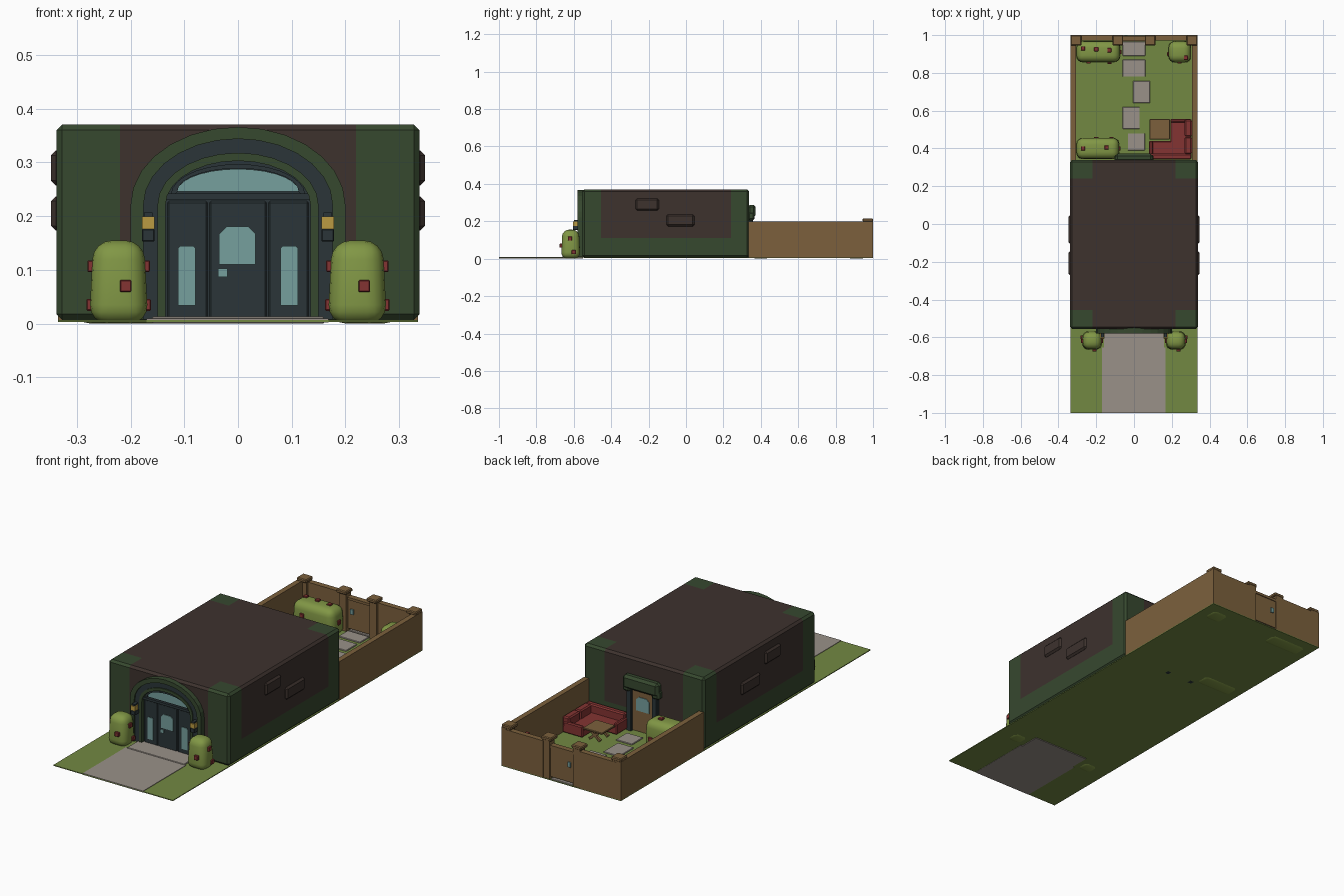
import bpy, bmesh, math
from mathutils import Vector, Matrix

if "Cube" in bpy.data.objects:
    bpy.data.objects.remove(bpy.data.objects["Cube"])

COLOURS = {
    "lawn": (.17, .25, .055), "leaf": (.22, .31, .06), "hedge_green": (.037, .065, .028),
    "earth_brown": (.047, .032, .027), "wood": (.2, .118, .046), "red": (.23, .034, .032),
    "slate": (.024, .036, .04), "glass": (.18, .35, .34), "gold": (.5, .33, .055),
    "stone": (.32, .285, .25)}
MATS = {}
for n, c in COLOURS.items():
    MATS[n] = bpy.data.materials.new(n)
    MATS[n].diffuse_color = (*c, 1)


def finish(bm, name, *mats, smooth=False):
    bmesh.ops.recalc_face_normals(bm, faces=bm.faces)
    me = bpy.data.meshes.new(name)
    for f in bm.faces:
        f.smooth = smooth
    bm.to_mesh(me)
    bm.free()
    for m in mats:
        me.materials.append(MATS[m])
    ob = bpy.data.objects.new(name, me)
    bpy.context.collection.objects.link(ob)
    return ob


def box_bm(x0, x1, y0, y1, z0, z1, bevel=0, seg=1, taper=1):
    bm = bmesh.new()
    bmesh.ops.create_cube(bm, size=1)
    for v in bm.verts:
        k = taper if v.co.z > 0 else 1
        v.co = ((x0 + x1) / 2 + v.co.x * (x1 - x0) * k,
                (y0 + y1) / 2 + v.co.y * (y1 - y0) * k, z0 if v.co.z < 0 else z1)
    if bevel:
        bmesh.ops.bevel(bm, geom=bm.edges[:], offset=bevel, segments=seg, profile=.5, affect='EDGES')
    return bm


def box(name, mat, *dims, bevel=0, seg=1, taper=1, smooth=False):
    return finish(box_bm(*dims, bevel, seg, taper), name, mat, smooth=smooth)


def prism(name, mat, pts, y0, y1):
    """Extrude an x-z outline from y0 to y1."""
    bm = bmesh.new()
    f = bm.faces.new([bm.verts.new((x, y0, z)) for x, z in pts])
    ex = bmesh.ops.extrude_face_region(bm, geom=[f])
    bmesh.ops.translate(bm, vec=(0, y1 - y0, 0), verts=[g for g in ex["geom"] if isinstance(g, bmesh.types.BMVert)])
    return finish(bm, name, mat)


def arch(w, top, base=.008, spring=.22, n=14):
    arc = [(w * math.cos(math.pi * i / n), spring + (top - spring) * math.sin(math.pi * i / n)) for i in range(n + 1)]
    return [(w, base)] + arc + [(-w, base)]


def arch_ring(name, mat, outer, inner, y0, y1):
    """Open band between two arches, with depth."""
    bm = bmesh.new()
    loops = [[bm.verts.new((x, y, z)) for x, z in p] for p, y in
             ((outer, y0), (outer, y1), (inner, y1), (inner, y0))]
    n = len(outer)
    for a, b in zip(loops, loops[1:] + loops[:1]):
        for i in range(n - 1):
            bm.faces.new((a[i], a[i + 1], b[i + 1], b[i]))
    for i in (0, n - 1):
        bm.faces.new([l[i] for l in loops])
    return finish(bm, name, mat)


def chamfer_rect(x0, x1, z0, z1, c):
    """Window outline with clipped upper corners."""
    return [(x0, z0), (x1, z0), (x1, z1 - c), (x1 - c, z1), (x0 + c, z1), (x0, z1 - c)]


def bush(name, x0, x1, y0, y1, z1, flowers, r=.035, taper=.86):
    box(name, "leaf", x0, x1, y0, y1, 0, z1, bevel=r, seg=4, taper=taper, smooth=True)
    for i, (x, y, z) in enumerate(flowers):
        s = .011
        box(f"{name}_flower_{i}", "red", x - s, x + s, y - s, y + s, z - s, z + s, bevel=.002)


# Ground, front path and doorstep
box("ground", "lawn", -.335, .335, -1, 1, .003, .007)
box("front_path", "stone", -.17, .168, -1, -.655, .002, .0095)
box("doorstep", "stone", -.16, .16, -.66, -.55, 0, .013, bevel=.002)

# House block: green corners and base, brown panels
bm = box_bm(-.338, .338, -.555, .338, .007, .371, bevel=.011)
for axis, at in ((0, -.22), (0, .22), (1, -.455), (1, .24), (2, .11)):
    co, no = Vector(), Vector()
    co[axis], no[axis] = at, 1
    bmesh.ops.bisect_plane(bm, geom=bm.verts[:] + bm.edges[:] + bm.faces[:], plane_co=co, plane_no=no)
for f in bm.faces:
    c = f.calc_center_median()
    corner = abs(c.x) > .22 and not -.455 < c.y < .24
    f.material_index = int(not corner and c.z > .11)
finish(bm, "house", "hedge_green", "earth_brown")

# Raised bricks on both side walls
for s in (-1, 1):
    for i, (y0, y1, z0, z1) in enumerate(((-.27, -.145, .257, .322), (-.105, .045, .173, .237))):
        a, b = sorted((s * .32, s * .348))
        box(f"wall_brick_{i}", "earth_brown", a, b, y0, y1, z0, z1, bevel=.009)

# Front doorway: stepped arches, door panels and fan window
arch_ring("arch_outer", "hedge_green", arch(.2, .366), arch(.176, .344), -.58, -.54)
arch_ring("arch_middle", "slate", arch(.176, .344), arch(.15, .318), -.573, -.54)
arch_ring("arch_inner", "hedge_green", arch(.15, .318), arch(.135, .303), -.578, -.54)
prism("door_backing", "slate", arch(.135, .303), -.558, -.54)
arch_ring("fan_frame", "slate", arch(.125, .297, .235, .24), arch(.113, .289, .245, .246), -.567, -.55)
prism("fan_window", "glass", arch(.113, .288, .245, .246)[1:-1], -.561, -.55)
box("door_lintel", "slate", -.133, .133, -.571, -.55, .23, .242)
box("centre_door", "slate", -.053, .053, -.563, -.55, .01, .228, bevel=.003)
prism("centre_door_window", "glass", chamfer_rect(-.035, .033, .11, .181, .014), -.566, -.56)
prism("door_handle", "glass", [(-.037, .087), (-.02, .087), (-.02, .103), (-.037, .103)], -.568, -.56)
for s in (-1, 1):
    a, b = sorted((s * .057, s * .131))
    box("side_door", "slate", a, b, -.563, -.55, .01, .228, bevel=.003)
    a, b = sorted((s * .079, s * .112))
    prism("side_door_window", "glass", chamfer_rect(a, b, .034, .145, .005), -.566, -.56)
    # Wall lamps
    x = s * .167
    box("lamp_glow", "gold", x - .012, x + .012, -.605, -.578, .176, .199)
    box("lamp_base", "slate", x - .012, x + .012, -.605, -.57, .153, .176, bevel=.002)
    box("lamp_cap", "slate", x - .008, x + .008, -.6, -.57, .199, .207)
    # Front bushes
    x = s * .222
    bush("front_bush", x - .055, x + .055, -.668, -.565, .155,
         [(x + .013, -.664, .07), (x - .047, -.62, .107), (x + .047, -.62, .107),
          (x - .049, -.6, .035), (x + .049, -.6, .035)])

# Back door with leafy canopy
box("back_door", "wood", -.058, .058, .33, .345, .01, .215)
prism("back_door_window", "glass", chamfer_rect(-.036, .036, .115, .185, .014), .34, .348)
for s in (-1, 1):
    a, b = sorted((s * .058, s * .085))
    box("back_door_jamb", "slate", a, b, .33, .358, .003, .22, bevel=.003)
    a, b = sorted((s * .06, s * .104))
    box("canopy_end", "hedge_green", a, b, .33, .366, .205, .25, bevel=.009)
box("back_canopy", "hedge_green", -.1, .1, .33, .372, .22, .288, bevel=.012)

# Garden fence, posts and gate
for s in (-1, 1):
    a, b = sorted((s * .335, s * .308))
    box("side_fence", "wood", a, b, .335, 1, .007, .2)
    a, b = sorted((s * .1, s * .31))
    box("back_fence", "wood", a, b, .972, 1, .007, .192)
    for px in (.085, .307):
        x = s * px
        box("fence_post", "wood", x - .02, x + .02, .958, .9985, .007, .2)
        box("post_cap", "wood", x - .028, x + .028, .945, 1, .197, .215, bevel=.004)
box("gate", "wood", -.066, .066, .975, .992, .018, .17)
box("gate_rail", "wood", -.066, .066, .968, .996, .165, .178)
box("gate_latch", "glass", -.05, -.034, .968, .998, .095, .12)

# Stepping stones
for i, (x0, x1, y0, y1) in enumerate(((-.06, .06, .89, .965), (-.06, .06, .78, .87), (-.005, .085, .64, .757),
                                      (-.06, .03, .503, .62), (-.033, .058, .39, .48), (-.06, .06, .972, .998))):
    box(f"stepping_stone_{i}", "stone", x0, x1, y0, y1, .004, .012, bevel=.002)

# Garden bushes
bush("back_left_bush", -.308, -.07, .855, .97, .14,
     [(-.27, .93, .135), (-.2, .925, .137), (-.13, .92, .135), (-.24, .86, .08), (-.13, .858, .05), (-.077, .91, .07)], taper=.95)
bush("back_right_bush", .18, .304, .853, .97, .14, [(.275, .88, .13), (.187, .9, .07), (.24, .86, .05)], taper=.93)
bush("house_side_bush", -.308, -.075, .343, .457, .14,
     [(-.27, .4, .135), (-.145, .405, .137), (-.2, .45, .08), (-.12, .45, .05), (-.082, .4, .07)], taper=.95)

# Corner sofa: two seats, two backs, arm ends
box("sofa_seat_house_side", "red", .085, .29, .352, .44, .012, .05, bevel=.005)
box("sofa_seat_fence_side", "red", .192, .305, .352, .555, .012, .05, bevel=.005)
box("sofa_back_house_side", "red", .085, .305, .342, .372, .012, .092, bevel=.006)
for i in range(2):
    box(f"sofa_back_cushion_{i}", "red", .268, .306, .37 + i * .092, .46 + i * .092, .02, .092, bevel=.006)
box("sofa_arm_house_side", "red", .08, .1, .345, .44, .012, .068, bevel=.005)
box("sofa_arm_fence_side", "red", .192, .3, .537, .556, .012, .068, bevel=.005)

# Garden table with crossed legs
box("table_top", "wood", .082, .19, .448, .555, .056, .065, bevel=.002)
for y in (.47, .533):
    for s in (-1, 1):
        bm = box_bm(-.006, .006, -.006, .006, -.037, .037)
        bmesh.ops.transform(bm, verts=bm.verts[:], matrix=Matrix.Translation((.136, y, .034))
                            @ Matrix.Rotation(s * math.radians(52), 4, 'Y'))
        finish(bm, "table_leg", "wood")
box("table_crossbar", "wood", .131, .141, .465, .538, .029, .038)

for m in bpy.data.materials:
    if m.users and not m.is_grease_pencil:
        m.use_nodes = True
        m.node_tree.nodes["Principled BSDF"].inputs["Base Color"].default_value = m.diffuse_color
